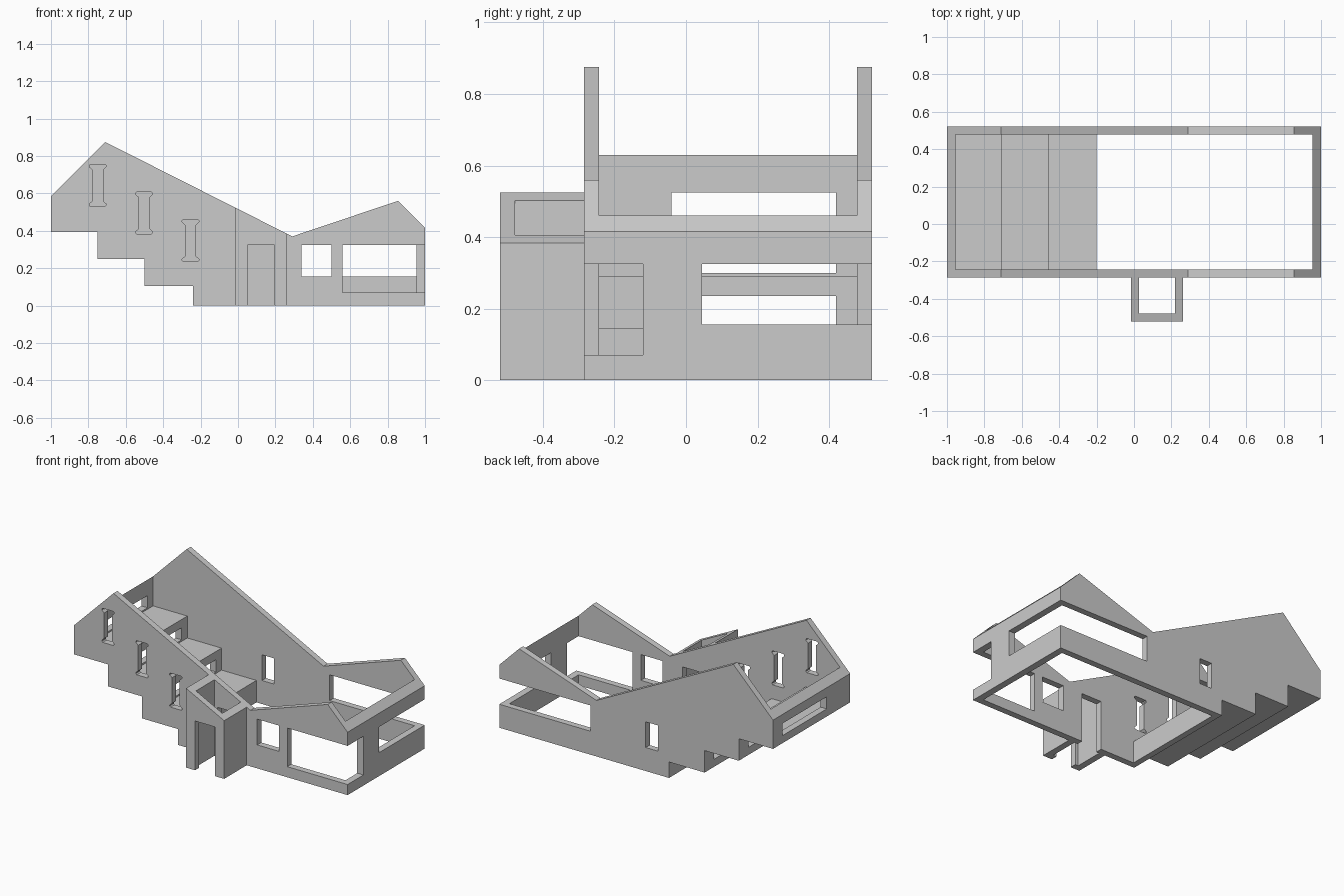
import bpy, bmesh

if "Cube" in bpy.data.objects:
    bpy.data.objects.remove(bpy.data.objects["Cube"])


def prism(name, profile, y0, y1):
    """Extrude an x/z profile along y."""
    bm = bmesh.new()
    face = bm.faces.new([bm.verts.new((x, y0, z)) for x, z in profile])
    ext = bmesh.ops.extrude_face_region(bm, geom=[face])
    verts = [v for v in ext["geom"] if isinstance(v, bmesh.types.BMVert)]
    bmesh.ops.translate(bm, verts=verts, vec=(0, y1 - y0, 0))
    bmesh.ops.recalc_face_normals(bm, faces=bm.faces)
    mesh = bpy.data.meshes.new(name)
    bm.to_mesh(mesh)
    bm.free()
    obj = bpy.data.objects.new(name, mesh)
    bpy.context.collection.objects.link(obj)
    return obj


def box(x0, x1, y0, y1, z0, z1):
    return prism("cutter", [(x0, z0), (x1, z0), (x1, z1), (x0, z1)], y0, y1)


def cut(obj, cutters):
    """Subtract every cutter, bake the result and remove the cutters."""
    for c in cutters:
        c.hide_render = True
        mod = obj.modifiers.new("opening", 'BOOLEAN')
        mod.operation, mod.solver, mod.object = 'DIFFERENCE', 'EXACT', c
    dg = bpy.context.evaluated_depsgraph_get()
    mesh = bpy.data.meshes.new_from_object(obj.evaluated_get(dg))
    obj.modifiers.clear()
    obj.data = mesh
    for c in cutters:
        bpy.data.objects.remove(c)


def slot_window(cx, z0):
    """Tall narrow opening with chamfered wider ends."""
    half = [(0.038, 0), (0.045, 0.006), (0.045, 0.013), (0.028, 0.028)]
    h = 0.225
    right = half + [(x, h - z) for x, z in reversed(half)]
    pts = right + [(-x, z) for x, z in reversed(right)]
    return prism("cutter", [(cx + x, z0 + z) for x, z in pts], -0.35, -0.2)


FRONT, BACK = -0.285, 0.52

# House: outer silhouette, stepped underneath on the left
house = prism("house_shell", [
    (-1, 0.395), (-1, 0.585), (-0.71, 0.875), (0.29, 0.37), (0.855, 0.56),
    (1, 0.415), (1, 0), (-0.24, 0), (-0.24, 0.105), (-0.5, 0.105),
    (-0.5, 0.25), (-0.75, 0.25), (-0.75, 0.395)], FRONT, BACK)

# Interior void: terraced floors on the left, open above and at the lowest level
cutters = [prism("cutter", [
    (-0.955, 0.435), (-0.705, 0.435), (-0.705, 0.29), (-0.455, 0.29),
    (-0.455, 0.145), (-0.2, 0.145), (-0.2, -0.1), (0.955, -0.1),
    (0.955, 1.2), (-0.955, 1.2)], FRONT + 0.042, BACK - 0.042)]

# Slot windows in the front, wide windows in the left wall and risers
for i in range(3):
    x, drop = -0.75 + 0.248 * i, 0.1475 * i
    cutters.append(slot_window(x, 0.53 - drop))
    wx = -0.978 + 0.25 * i
    z = 0.445 - 0.145 * i
    cutters.append(box(wx - 0.04, wx + 0.04, -0.04, 0.42, z, z + 0.08))

cutters += [
    box(0.34, 0.50, -0.35, -0.2, 0.155, 0.325),    # small front window
    box(0.56, 1.1, -0.35, -0.2, 0.07, 0.325),      # front corner window
    box(0.9, 1.1, -0.36, -0.12, 0.07, 0.325),
    box(0.335, 1.1, 0.44, 0.6, 0.155, 0.325),      # back corner window
    box(0.9, 1.1, 0.045, 0.61, 0.155, 0.325),
    box(-0.16, -0.07, 0.44, 0.6, 0.155, 0.325),    # small back window
    box(0.05, 0.195, -0.35, -0.2, -0.1, 0.325),    # inner doorway
]
cut(house, cutters)

# Entrance porch with a sloping open top
porch = prism("porch", [(-0.015, 0), (0.263, 0), (0.263, 0.384), (-0.015, 0.524)],
              -0.52, FRONT)
cut(porch, [box(0.028, 0.22, -0.478, -0.2, -0.1, 0.7),
            box(0.05, 0.195, -0.6, -0.45, -0.1, 0.325)])
